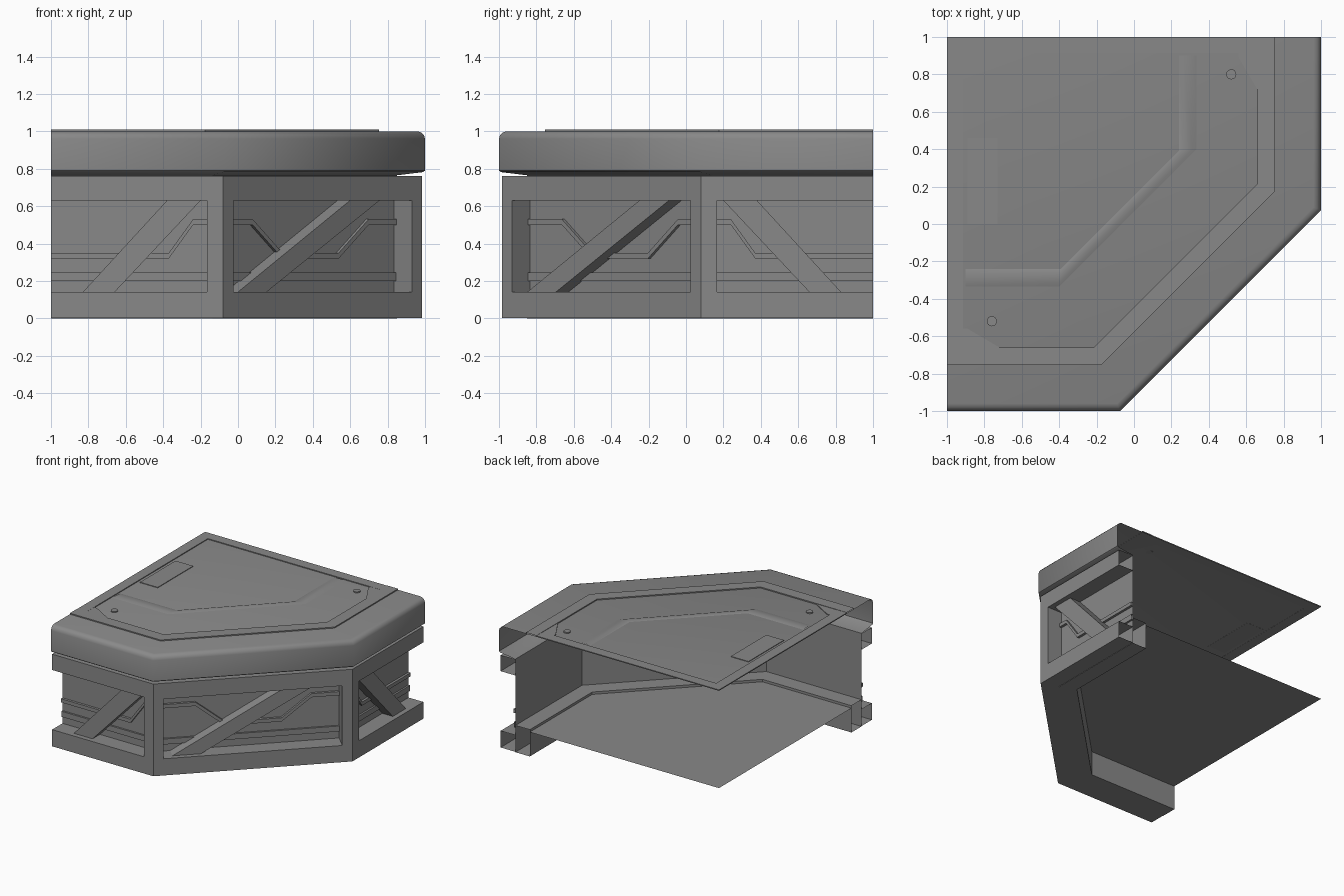
import bpy, bmesh, math

if "Cube" in bpy.data.objects:
    bpy.data.objects.remove(bpy.data.objects["Cube"])

grey = bpy.data.materials.new("mid grey")
grey.use_nodes = True
grey.diffuse_color = (0.25, 0.25, 0.25, 1)
grey.node_tree.nodes["Principled BSDF"].inputs["Base Color"].default_value = grey.diffuse_color

FRAME = 0.985           # distance of the frame face from the axis
WALL = 0.85             # distance of the recessed wall
DEPTH = FRAME - WALL
DIAG = 0.905            # frame diagonal runs along y = x - DIAG
ROOT = math.sqrt(2)


def finish(name, bm, smooth=None):
    bmesh.ops.recalc_face_normals(bm, faces=bm.faces)
    mesh = bpy.data.meshes.new(name)
    bm.to_mesh(mesh)
    bm.free()
    mesh.materials.append(grey)
    ob = bpy.data.objects.new(name, mesh)
    bpy.context.collection.objects.link(ob)
    if smooth:
        bpy.ops.object.select_all(action="DESELECT")
        ob.select_set(True)
        bpy.context.view_layer.objects.active = ob
        bpy.ops.object.shade_smooth_by_angle(angle=math.radians(smooth))
    return ob


def outline(e):
    """Open plan path: front side, diagonal, right side, at distance e."""
    c = DIAG + (e - FRAME) * ROOT
    return [(-1, -e), (c - e, -e), (e, e - c), (e, 1)]


def sweep(name, profile, closed=True, cap=False, smooth=None):
    """Run a (distance, height) profile along the outline, ends left open."""
    bm = bmesh.new()
    rows = [[bm.verts.new((x, y, z)) for x, y in outline(e)] for e, z in profile]
    pairs = list(zip(rows, rows[1:])) + ([(rows[-1], rows[0])] if closed else [])
    for a, b in pairs:
        for i in range(3):
            bm.faces.new((a[i], a[i + 1], b[i + 1], b[i]))
    if cap:
        bm.faces.new(rows[0] + [bm.verts.new((-1, 1, profile[0][1]))])
    return finish(name, bm, smooth)


def box_profile(e0, e1, z0, z1):
    return [(e1, z0), (e1, z1), (e0, z1), (e0, z0)]


def prism(name, bottom, top):
    """Solid between two matching loops of points."""
    bm = bmesh.new()
    a = [bm.verts.new(p) for p in bottom]
    b = [bm.verts.new(p) for p in top]
    bm.faces.new(a)
    bm.faces.new(b)
    for i in range(len(a)):
        j = (i + 1) % len(a)
        bm.faces.new((a[i], a[j], b[j], b[i]))
    return finish(name, bm)


def plate(name, points, z0, z1):
    return prism(name, [(x, y, z0) for x, y in points], [(x, y, z1) for x, y in points])


def mirrored(points):
    return [(-y, -x) for x, y in points]


# Panel mappings: (along, height, depth behind the frame face) to world
def front(u, z, d):
    return (u, -FRAME + d, z)


def right(u, z, d):
    return (FRAME - d, -u, z)


def diagonal(u, z, d):
    return (u - d / ROOT, u - DIAG + d / ROOT, z)


def panel_prism(name, place, points, d0, d1):
    return prism(name, [place(u, z, d0) for u, z in points],
                 [place(u, z, d1) for u, z in points])


# Deck shell with rounded rim, hollow below
sweep("deck", [(0.96, 1.0), (0.98, 0.994), (0.994, 0.98), (1, 0.96), (1, 0.79),
               (0.99, 0.782), (WALL, 0.765)], closed=False, cap=True, smooth=50)

# Side frame, recessed wall and base
sweep("upper_beam", box_profile(WALL, FRAME, 0.63, 0.76))
sweep("lower_beam", box_profile(WALL, FRAME, 0.003, 0.14))
sweep("inner_beam", box_profile(0.72, WALL, 0, 0.22))
sweep("wall", [(WALL, 0.765), (WALL, 0.14)], closed=False)
sweep("wall_ledge", box_profile(WALL, WALL + 0.015, 0.2, 0.245))
sweep("floor", [(0.72, 0.2), (0.715, 0.2)], closed=False, cap=False)
bm = bmesh.new()
bm.faces.new([bm.verts.new((x, y, 0.2)) for x, y in outline(0.72) + [(-1, 1)]])
finish("floor_panel", bm)

# Corner posts between the panels
corner, inner = outline(FRAME)[1], outline(WALL)[1]
post = [front(-0.165, 0, 0)[:2], corner, diagonal(-0.025, 0, 0)[:2],
        diagonal(-0.025, 0, DEPTH)[:2], inner, front(-0.165, 0, DEPTH)[:2]]
plate("front_post", post, 0.14, 0.63)
plate("right_post", mirrored(post), 0.14, 0.63)

# Slanted struts in the three openings
side_strut = [(-0.83, 0.14), (-0.66, 0.14), (-0.2, 0.63), (-0.38, 0.63)]
diag_strut = [(0.027, 0.14), (0.18, 0.14), (0.785, 0.63), (0.627, 0.63)]


def band(path, width=0.03):
    h = width / 2
    return [(u, z + h) for u, z in path] + [(u, z - h) for u, z in reversed(path)]


# Stepped raised bands on the wall
HIGH, LOW = 0.515, 0.335
side_band = band([(-1, LOW), (-0.37, LOW), (-0.24, HIGH), (-0.165, HIGH)])
mid = 0.47
diag_band = band([(mid + u, z) for u, z in
                  [(-0.49, HIGH), (-0.31, HIGH), (-0.15, LOW),
                   (0.15, LOW), (0.31, HIGH), (0.47, HIGH)]])
for label, place, strut, strip in (("front", front, side_strut, side_band),
                                   ("right", right, side_strut, side_band),
                                   ("diagonal", diagonal, diag_strut, diag_band)):
    panel_prism(label + "_strut", place, strut, 0.04, DEPTH)
    panel_prism(label + "_wall_band", place, strip, DEPTH - 0.02, DEPTH)

# Low raised trim on the deck
sweep("deck_rim", box_profile(0.66, 0.755, 0.999, 1.009))
edge = [(-1, 1), (0.66, 1), (0.66, 0.915), (-1, 0.915)]
plate("back_edge_trim", edge, 0.999, 1.007)
plate("left_edge_trim", mirrored(edge), 0.999, 1.007)

# Soft inner band, ending short of the edge trim
bm = bmesh.new()
rows = []
for e, z in ((0.335, 1.0), (0.31, 1.006), (0.265, 1.006), (0.24, 1.0)):
    pts = [(-0.9, -e), (-0.4 + (0.33 - e) * 0.1, -e)]
    pts += mirrored(pts)[::-1]
    rows.append([bm.verts.new((x, y, z)) for x, y in pts])
for a, b in zip(rows, rows[1:]):
    for i in range(3):
        bm.faces.new((a[i], a[i + 1], b[i + 1], b[i]))
finish("deck_band", bm, 50)

# Corner gussets, bolts and the hatch plate
gusset = [(0.56, 0.915), (0.56, 0.89), (0.66, 0.72), (0.66, 0.915)]
plate("back_gusset", gusset, 0.999, 1.006)
plate("left_gusset", mirrored(gusset), 0.999, 1.006)
bolt = [(0.52 + 0.027 * math.cos(math.tau * i / 16),
         0.8 + 0.027 * math.sin(math.tau * i / 16)) for i in range(16)]
plate("back_bolt", bolt, 0.999, 1.009)
plate("front_bolt", [(x + 0.04, y + 0.0) for x, y in mirrored(bolt)], 0.999, 1.009)
plate("hatch_plate", [(-0.89, 0), (-0.73, 0), (-0.73, 0.46), (-0.89, 0.46)], 0.999, 1.005)
